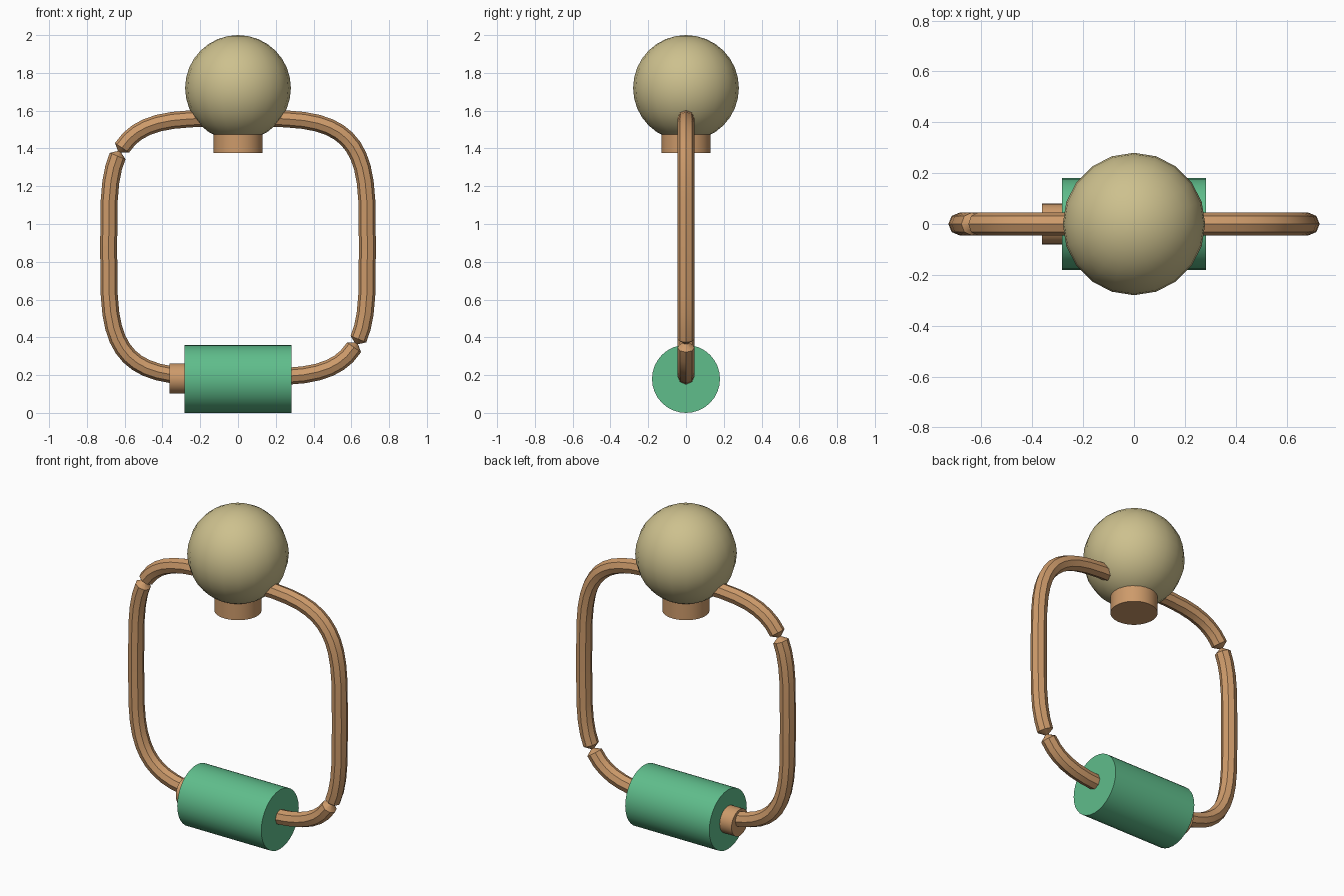
import bpy, bmesh, math
from mathutils import Vector

cube = bpy.data.objects.get("Cube")
if cube:
    bpy.data.objects.remove(cube)


def material(name, rgb):
    m = bpy.data.materials.new(name)
    m.use_nodes = True
    m.diffuse_color = (*rgb, 1)
    m.node_tree.nodes["Principled BSDF"].inputs["Base Color"].default_value = (*rgb, 1)
    return m


wood = material("warm_wood", (0.61, 0.325, 0.145))
straw = material("pale_straw", (0.61, 0.53, 0.27))
green = material("green", (0.115, 0.51, 0.26))


def finish(ob, name, mat, angle):
    ob.name = name
    ob.data.materials.append(mat)
    bpy.ops.object.select_all(action="DESELECT")
    ob.select_set(True)
    bpy.context.view_layer.objects.active = ob
    bpy.ops.object.shade_smooth_by_angle(angle=math.radians(angle))


def cylinder(name, mat, radius, depth, loc, along_x=False):
    bpy.ops.mesh.primitive_cylinder_add(
        vertices=32, radius=radius, depth=depth, location=loc,
        rotation=(0, math.pi / 2 if along_x else 0, 0))
    finish(bpy.context.object, name, mat, 30)


# Rounded-square hoop: an octagonal tube swept along a superellipse
HALF, MID_Z, TUBE, STEPS, SIDES = 0.685, 0.875, 0.045, 48, 8


def hoop_point(t):
    c, s = math.cos(t), math.sin(t)
    return Vector((math.copysign(abs(c) ** 0.5, c) * HALF, 0,
                   MID_Z + math.copysign(abs(s) ** 0.5, s) * HALF))


# Two pinched necks, opposite each other, interrupt the tube
stations = [(i * 360 / STEPS, TUBE) for i in range(STEPS)]
for base in (150, 330):
    stations = [s for s in stations if abs(s[0] - (base - 7.5)) > 0.1]
    stations += [(base - 6.5, TUBE), (base - 3.2, 0.01)]
stations.sort()

centres = [hoop_point(math.radians(a)) for a, r in stations]
bm = bmesh.new()
rings = []
for i, (angle, radius) in enumerate(stations):
    p = centres[i]
    before = (p - centres[i - 1]).normalized()
    after = (centres[(i + 1) % len(centres)] - p).normalized()
    tangent = (before + after).normalized()
    side = Vector((0, 1, 0))
    out = side.cross(tangent)
    rings.append([bm.verts.new(p + radius * (out * math.cos(k * math.tau / SIDES)
                                             + side * math.sin(k * math.tau / SIDES)))
                  for k in range(SIDES)])
for i, ring in enumerate(rings):
    prev = rings[i - 1]
    for k in range(SIDES):
        bm.faces.new((prev[k - 1], prev[k], ring[k], ring[k - 1]))
bmesh.ops.recalc_face_normals(bm, faces=bm.faces[:])
mesh = bpy.data.meshes.new("hoop")
bm.to_mesh(mesh)
bm.free()
hoop = bpy.data.objects.new("hoop", mesh)
bpy.context.collection.objects.link(hoop)
finish(hoop, "hoop", wood, 30)

# Ball on top with the short plug under it
bpy.ops.mesh.primitive_uv_sphere_add(segments=20, ring_count=16, radius=0.28,
                                     location=(0, 0, 1.72))
finish(bpy.context.object, "top_ball", straw, 40)
cylinder("ball_plug", wood, 0.13, 0.16, (0, 0, 1.455))

# Barrel around the bottom bar with a collar on its right end
cylinder("barrel", green, 0.18, 0.565, (0, 0, 0.18), True)
cylinder("barrel_collar", wood, 0.08, 0.12, (-0.302, 0, 0.182), True)
